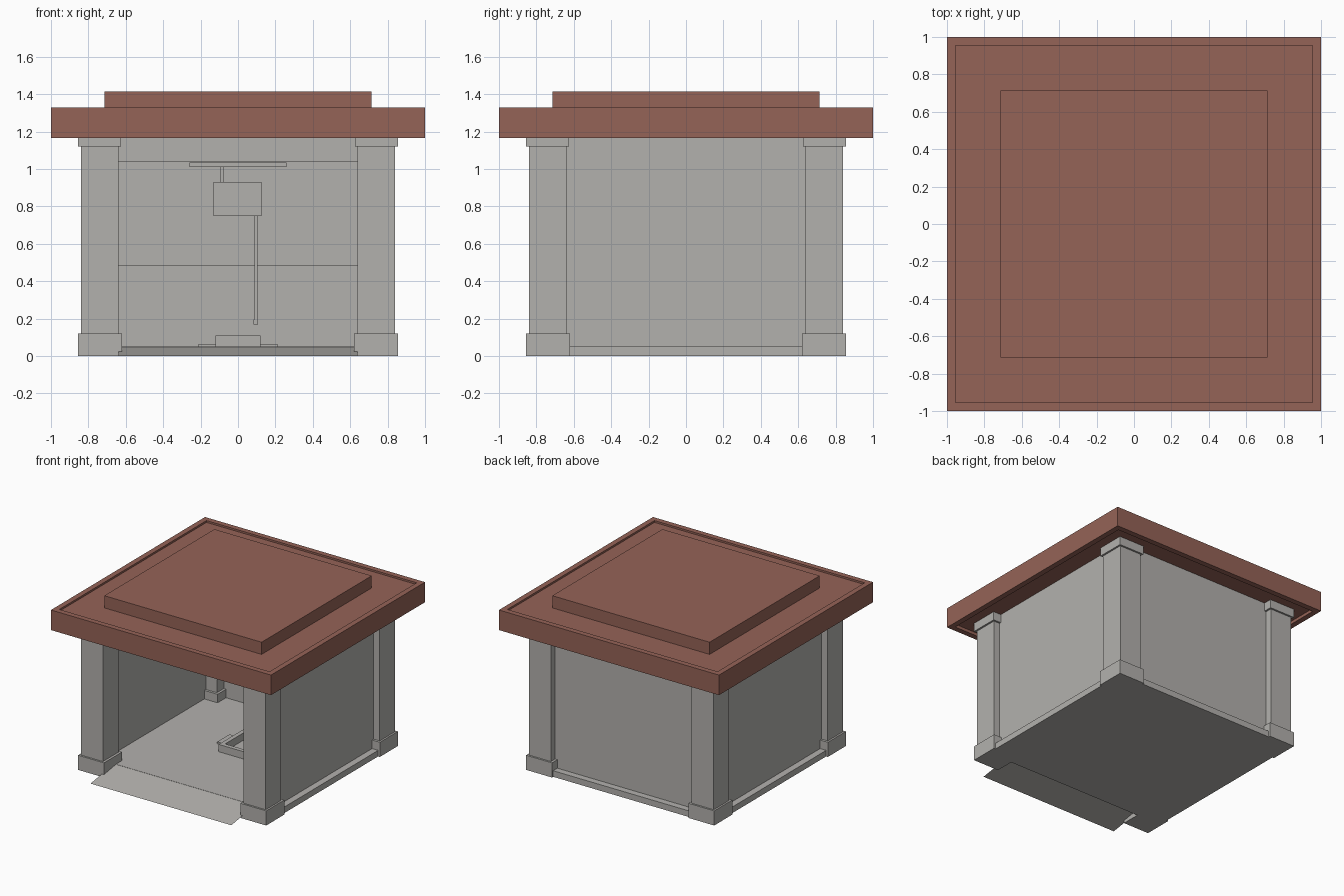
import bpy, bmesh

if "Cube" in bpy.data.objects:
    bpy.data.objects.remove(bpy.data.objects["Cube"])

def material(name, rgb):
    m = bpy.data.materials.new(name)
    m.diffuse_color = (*rgb, 1)
    m.use_nodes = True
    m.node_tree.nodes["Principled BSDF"].inputs["Base Color"].default_value = m.diffuse_color
    return m

STONE = material("warm_grey", (0.45, 0.44, 0.42))
ROOF = material("brick_red", (0.30, 0.125, 0.095))

def finish(name, bm, mat):
    bmesh.ops.recalc_face_normals(bm, faces=bm.faces)
    me = bpy.data.meshes.new(name)
    bm.to_mesh(me)
    bm.free()
    me.materials.append(mat)
    ob = bpy.data.objects.new(name, me)
    bpy.context.collection.objects.link(ob)
    return ob

def box(name, x, y, z, mat=STONE):
    """Box from (min, max) ranges on each axis."""
    bm = bmesh.new()
    bmesh.ops.create_cube(bm, size=1)
    for v in bm.verts:
        v.co = [r[0] if c < 0 else r[1] for c, r in zip(v.co, (x, y, z))]
    return finish(name, bm, mat)

def frame(name, outer, inner, z, mat):
    """Rectangular ring; outer and inner are (x0, x1, y0, y1)."""
    bm = bmesh.new()
    def loop(r, h):
        return [bm.verts.new((r[i], r[j], h)) for i, j in ((0, 2), (1, 2), (1, 3), (0, 3))]
    loops = [loop(outer, z[0]), loop(outer, z[1]), loop(inner, z[1]), loop(inner, z[0])]
    for a in range(4):
        p, q = loops[a], loops[(a + 1) % 4]
        for i in range(4):
            k = (i + 1) % 4
            bm.faces.new((p[i], p[k], q[k], q[i]))
    return finish(name, bm, mat)

# Floor slab
box("floor_slab", (-0.84, 0.84), (-0.70, 0.84), (0, 0.05))

# Sloping entrance ramp, a thin sheet
bm = bmesh.new()
bm.faces.new([bm.verts.new(c) for c in
              ((-0.64, -1, 0), (0.64, -1, 0), (0.64, -0.69, 0.05), (-0.64, -0.69, 0.05))])
finish("entrance_ramp", bm, STONE)

# Corner pillars with bases and caps
def span(s, a, b):
    return tuple(sorted((s * a, s * b)))

for sx, side in ((-1, "left"), (1, "right")):
    for sy, end in ((-1, "front"), (1, "back")):
        tag = f"{end}_{side}_pillar"
        box(tag, span(sx, 0.64, 0.84), span(sy, 0.64, 0.84), (0.05, 1.19))
        box(tag + "_base", span(sx, 0.62, 0.855), span(sy, 0.62, 0.855), (0, 0.12))
        box(tag + "_cap", span(sx, 0.625, 0.855), span(sy, 0.625, 0.855), (1.12, 1.19))
    # Side walls
    box(side + "_wall", span(sx, 0.74, 0.785), (-0.70, 0.70), (0.05, 1.19))

# Back wall with slightly raised lower and upper bands inside
box("back_wall", (-0.70, 0.70), (0.74, 0.785), (0.05, 1.19))
box("back_wall_lower_band", (-0.70, 0.70), (0.73, 0.74), (0.05, 0.485))
box("back_wall_upper_band", (-0.70, 0.70), (0.73, 0.74), (1.04, 1.19))

# Roof: rim, recessed deck and raised centre
frame("roof_rim", (-1, 1, -1, 1), (-0.955, 0.955, -0.955, 0.955), (1.165, 1.33), ROOF)
box("roof_deck", (-0.955, 0.955), (-0.955, 0.955), (1.19, 1.315), ROOF)
box("roof_raised_centre", (-0.715, 0.715), (-0.715, 0.715), (1.31, 1.415), ROOF)

# Wall tank with feed pipe, shelf and pull cord
box("wall_tank", (-0.13, 0.125), (0.60, 0.74), (0.75, 0.93))
box("feed_pipe", (-0.093, -0.075), (0.66, 0.68), (0.93, 1.01))
box("wall_shelf", (-0.26, 0.26), (0.62, 0.74), (1.01, 1.035))
box("pull_cord", (0.087, 0.105), (0.63, 0.648), (0.19, 0.75))
box("cord_handle", (0.084, 0.108), (0.627, 0.651), (0.17, 0.195))

# Floor pan with foot rests
frame("floor_pan_rim", (-0.12, 0.12, -0.08, 0.38), (-0.085, 0.085, -0.045, 0.345), (0.05, 0.11), STONE)
for s, side in ((-1, "left"), (1, "right")):
    box(side + "_foot_rest", span(s, 0.12, 0.21), (0.03, 0.19), (0.05, 0.065))
